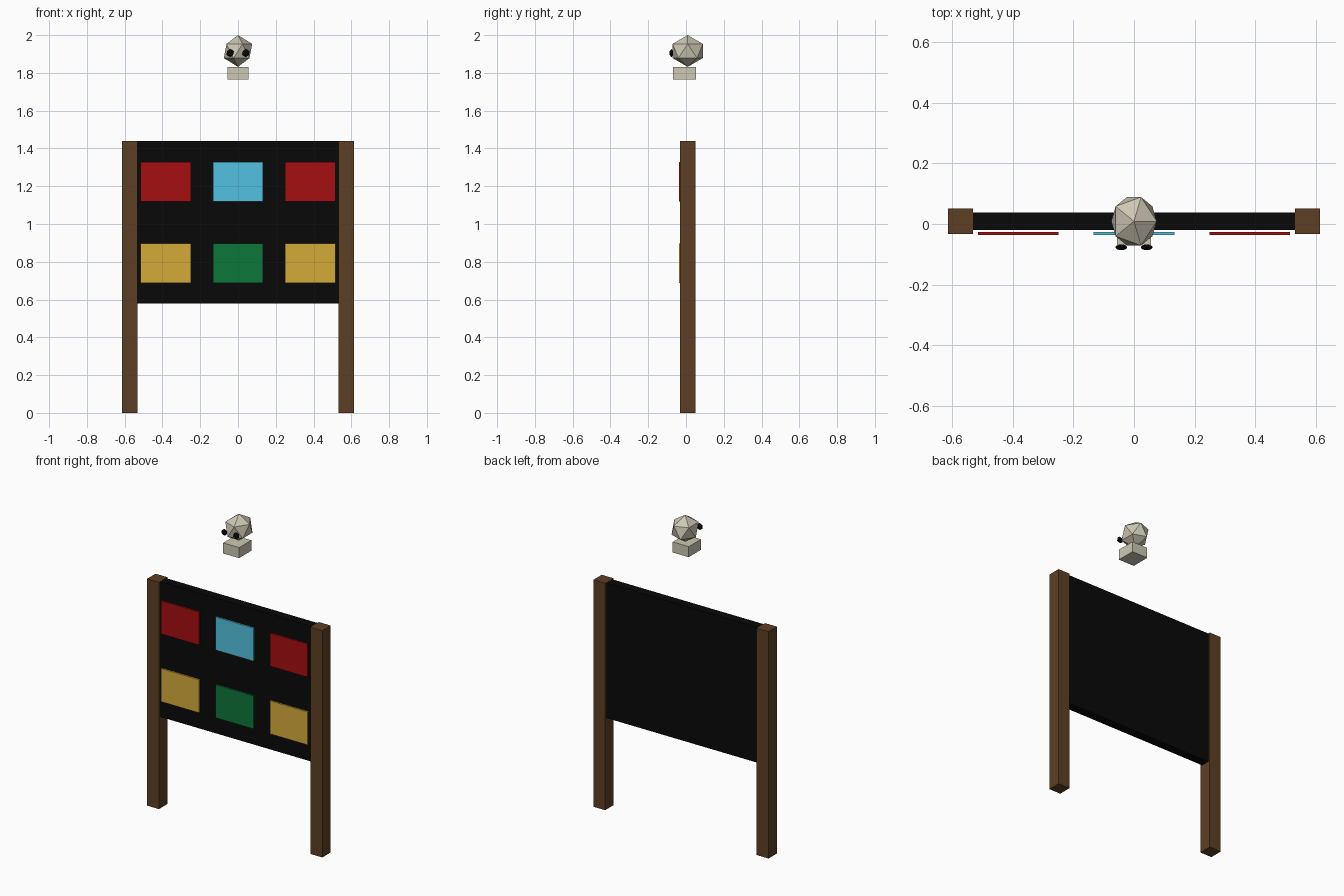
import bpy

if "Cube" in bpy.data.objects:
    bpy.data.objects.remove(bpy.data.objects["Cube"])

YC = 0.009  # common depth centre of the stand


def material(name, rgb):
    # colours given as displayed, converted to linear
    mat = bpy.data.materials.new(name)
    mat.diffuse_color = (*[(c / 255) ** 2.2 for c in rgb], 1)
    mat.use_nodes = True
    mat.node_tree.nodes["Principled BSDF"].inputs["Base Color"].default_value = mat.diffuse_color
    return mat


def box(name, lo, hi, mat):
    centre = [(a + b) / 2 for a, b in zip(lo, hi)]
    bpy.ops.mesh.primitive_cube_add(size=1, location=centre)
    ob = bpy.context.object
    ob.name = name
    ob.scale = [b - a for a, b in zip(lo, hi)]
    ob.data.materials.append(mat)
    return ob


def gem(name, centre, radii, mat):
    # faceted 20-sided ball
    bpy.ops.mesh.primitive_ico_sphere_add(subdivisions=1, radius=1, location=centre)
    ob = bpy.context.object
    ob.name = name
    ob.scale = radii
    ob.data.materials.append(mat)
    return ob


wood = material("wood", (94, 65, 41))
black = material("black", (17, 17, 18))
bone = material("bone", (205, 198, 178))
red = material("red", (165, 22, 24))
blue = material("light_blue", (84, 192, 223))
gold = material("gold", (211, 170, 60))
green = material("green", (20, 117, 60))

# Two square posts
for side, s in (("left", -1), ("right", 1)):
    x0, x1 = sorted((s * 0.532, s * 0.615))
    box(f"{side}_post", (x0, YC - 0.042, 0), (x1, YC + 0.042, 1.44), wood)

# Board between the posts
box("board", (-0.533, YC - 0.028, 0.58), (0.533, YC + 0.029, 1.439), black)

# Two rows of coloured cards floating just off the board
rows = (("upper", 1.223, (red, blue, red)), ("lower", 0.793, (gold, green, gold)))
for row, z, colours in rows:
    for i, mat in enumerate(colours):
        x = (i - 1) * 0.382
        box(f"{row}_card_{i + 1}", (x - 0.133, -0.0365, z - 0.105),
            (x + 0.133, -0.026, z + 0.105), mat)

# Skull above the board: cranium, jaw and eye sockets
gem("cranium", (0, YC, 1.916), (0.084, 0.094, 0.084), bone)
box("jaw", (-0.056, -0.069, 1.764), (0.056, 0.053, 1.831), bone)
for side, s in (("left", -1), ("right", 1)):
    gem(f"{side}_eye", (s * 0.042, -0.077, 1.905), (0.022, 0.011, 0.022), black)
